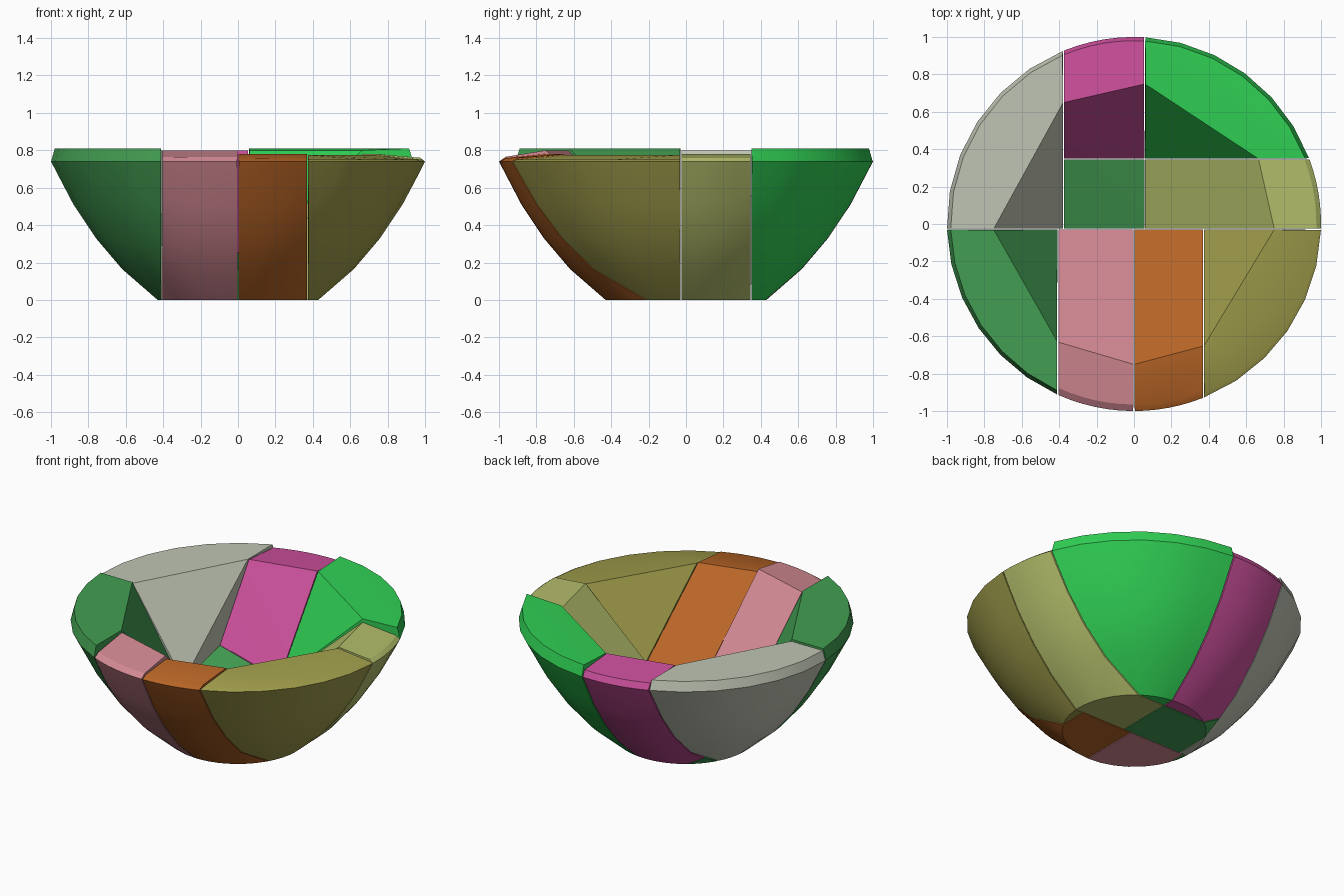
import bpy, bmesh, math

cube = bpy.data.objects.get("Cube")
if cube:
    bpy.data.objects.remove(cube, do_unlink=True)

# Outer bowl profile as (radius, height)
PROFILE = [(0.43, 0.0), (0.62, 0.165), (0.76, 0.33), (0.88, 0.51), (0.965, 0.67), (1.0, 0.74)]
INNER_R, CENTRE_Z = 0.75, 0.90


def outer_z(r):
    for (r0, z0), (r1, z1) in zip(PROFILE, PROFILE[1:]):
        if r < r0:
            return 0.0
        if r <= r1:
            return z0 + (z1 - z0) * (r - r0) / (r1 - r0)
    return PROFILE[-1][1]


def inner_z(r):
    return CENTRE_Z - math.sqrt(INNER_R ** 2 - r * r)


def arc(r, z, box, n):
    """Points of a circle that lie inside a rectangle."""
    x0, x1, y0, y1 = [max(-1.0, min(1.0, v)) for v in box]
    mid = math.atan2((y0 + y1) / 2, (x0 + x1) / 2)
    hits = []
    for i in range(-1440, 1441):
        a = mid + math.pi * i / 1440
        x, y = r * math.cos(a), r * math.sin(a)
        if box[0] <= x <= box[1] and box[2] <= y <= box[3]:
            hits.append(a)
    if not hits:
        return []
    a0, a1 = hits[0], hits[-1]
    return [(r * math.cos(a0 + (a1 - a0) * k / n), r * math.sin(a0 + (a1 - a0) * k / n), z)
            for k in range(n + 1)]


def make_material(name, rgb):
    lin = [(c / 255 / 12.92) if c < 11 else ((c / 255 + 0.055) / 1.055) ** 2.4 for c in rgb]
    mat = bpy.data.materials.new(name)
    mat.use_nodes = True
    mat.diffuse_color = (*lin, 1)
    mat.node_tree.nodes["Principled BSDF"].inputs["Base Color"].default_value = (*lin, 1)
    return mat


MATS = {name: make_material(name, rgb) for name, rgb in {
    "leaf green": (67, 158, 82), "pale grey": (192, 197, 180), "magenta": (204, 80, 156),
    "bright green": (48, 208, 84), "pale olive": (180, 190, 107), "olive": (160, 157, 75),
    "orange": (184, 101, 38), "pink": (213, 139, 149)}.items()}


def chunk(name, box, mat, top_in=None, top_out=None, lip=0.98):
    """Convex block of bowl wall above one rectangle of the plan."""
    pts = []
    for r, z in PROFILE:
        pts += arc(r, z, box, 6)
    # Rim, or nothing for the floor block
    if top_in:
        pts += arc(lip, top_out, box, 6)
        ends = arc(INNER_R, top_in, box, 1)
        pts += ends
    # Corners of the plan that lie within the bowl floor
    for x in box[:2]:
        for y in box[2:]:
            r = math.hypot(x, y)
            if r < 0.6:
                pts += [(x, y, outer_z(r)), (x, y, inner_z(r))]
    bm = bmesh.new()
    for p in pts:
        bm.verts.new(p)
    bmesh.ops.remove_doubles(bm, verts=bm.verts[:], dist=0.004)
    hull = bmesh.ops.convex_hull(bm, input=bm.verts[:])
    junk = {v for v in hull["geom_interior"] + hull["geom_unused"]
            if isinstance(v, bmesh.types.BMVert)}
    bmesh.ops.delete(bm, geom=list(junk), context='VERTS')
    bmesh.ops.dissolve_limit(bm, angle_limit=math.radians(2), verts=bm.verts[:], edges=bm.edges[:])
    bmesh.ops.recalc_face_normals(bm, faces=bm.faces[:])
    mesh = bpy.data.meshes.new(name)
    bm.to_mesh(mesh)
    bm.free()
    mesh.materials.append(MATS[mat])
    obj = bpy.data.objects.new(name, mesh)
    bpy.context.collection.objects.link(obj)
    bpy.ops.object.select_all(action='DESELECT')
    obj.select_set(True)
    bpy.context.view_layer.objects.active = obj
    bpy.ops.object.shade_smooth_by_angle(angle=math.radians(25))


FAR = 1.2
# Corner blocks
chunk("front_right_wall", (-FAR, -0.41, -FAR, -0.03), "leaf green", 0.81, 0.81)
chunk("back_right_wall", (-FAR, -0.38, -0.025, FAR), "pale grey", 0.80, 0.80)
chunk("back_left_wall", (0.06, FAR, 0.35, FAR), "bright green", 0.80, 0.81)
chunk("front_left_wall", (0.375, FAR, -FAR, -0.03), "olive", 0.775, 0.75)
# Strip blocks between the corners
chunk("back_wall", (-0.375, 0.055, 0.35, FAR), "magenta", 0.80, 0.78)
chunk("left_wall", (0.06, FAR, -0.025, 0.345), "pale olive", 0.78, 0.76, 0.975)
chunk("front_wall_orange", (0.002, 0.37, -FAR, -0.03), "orange", 0.78, 0.76, 0.965)
chunk("front_wall_pink", (-0.405, -0.003, -FAR, -0.03), "pink", 0.80, 0.765, 0.965)
# Floor block
chunk("floor", (-0.375, 0.055, -0.025, 0.345), "leaf green")
